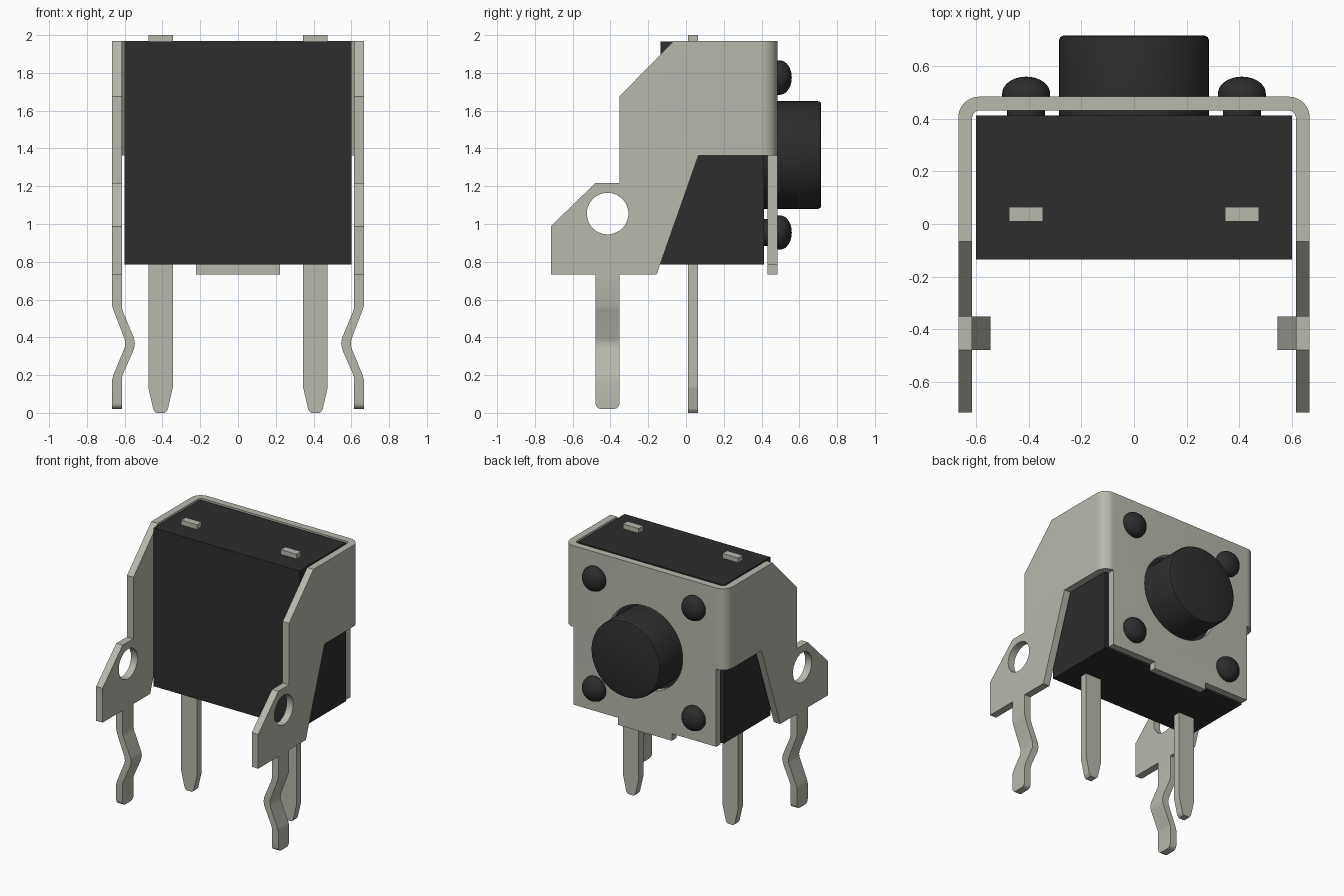
import bpy, bmesh, math
from mathutils import Vector

if "Cube" in bpy.data.objects:
    bpy.data.objects.remove(bpy.data.objects["Cube"])


def material(name, rgb):
    m = bpy.data.materials.new(name)
    m.use_nodes = True
    m.diffuse_color = (*rgb, 1)
    m.node_tree.nodes["Principled BSDF"].inputs["Base Color"].default_value = (*rgb, 1)
    return m


METAL = material("plated metal", (0.48, 0.48, 0.42))
BLACK = material("black plastic", (0.026, 0.026, 0.026))


def finish(name, bm, mat):
    bmesh.ops.recalc_face_normals(bm, faces=bm.faces)
    mesh = bpy.data.meshes.new(name)
    bm.to_mesh(mesh)
    bm.free()
    obj = bpy.data.objects.new(name, mesh)
    obj.data.materials.append(mat)
    bpy.context.collection.objects.link(obj)
    return obj


def smooth(obj):
    bpy.ops.object.select_all(action="DESELECT")
    obj.select_set(True)
    bpy.context.view_layer.objects.active = obj
    bpy.ops.object.shade_smooth_by_angle(angle=math.radians(32))


def prism_mesh(points, axis, lo, hi):
    """Extrude a 2D outline along the given axis (0 = x, 1 = y, 2 = z)."""
    bm = bmesh.new()
    verts = []
    for p in points:
        co = list(p)
        co.insert(axis, lo)
        verts.append(bm.verts.new(co))
    face = bm.faces.new(verts)
    new = bmesh.ops.extrude_face_region(bm, geom=[face])["geom"]
    step = Vector((0, 0, 0))
    step[axis] = hi - lo
    bmesh.ops.translate(bm, vec=step, verts=[v for v in new if isinstance(v, bmesh.types.BMVert)])
    return bm


def prism(name, points, axis, lo, hi, mat):
    return finish(name, prism_mesh(points, axis, lo, hi), mat)


def rect(a0, a1, b0, b1):
    return [(a0, b0), (a1, b0), (a1, b1), (a0, b1)]


def circle(ca, cb, r, n=64):
    return [(ca + r * math.cos(t), cb + r * math.sin(t))
            for t in (2 * math.pi * i / n for i in range(n))]


def lathe(name, profile, x, z, mat, steps=48):
    """Spin (radius, y) points around an axis running along y."""
    bm = bmesh.new()
    verts = [bm.verts.new((x + r, y, z)) for r, y in profile]
    edges = [bm.edges.new(pair) for pair in zip(verts, verts[1:])]
    bmesh.ops.spin(bm, geom=verts + edges, cent=(x, 0, z), axis=(0, 1, 0),
                   angle=2 * math.pi, steps=steps)
    bmesh.ops.remove_doubles(bm, verts=bm.verts, dist=0.0001)
    obj = finish(name, bm, mat)
    smooth(obj)
    return obj


def cut(obj, points, axis, lo, hi):
    cutter = prism("cutter", points, axis, lo, hi, METAL)
    cutter.hide_render = True
    mod = obj.modifiers.new("cut", "BOOLEAN")
    mod.operation = "DIFFERENCE"
    mod.solver = "EXACT"
    mod.object = cutter
    bpy.context.view_layer.objects.active = obj
    bpy.ops.object.modifier_apply(modifier=mod.name)
    bpy.data.objects.remove(cutter)


# Switch housing
prism("housing", rect(-0.6, 0.6, -0.135, 0.412), 2, 0.785, 1.965, BLACK)

# Bent bracket: U-shaped strip seen from above
OUT, INN, BACK, FRONT = 0.668, 0.615, 0.484, -0.716
BX, BY = 0.588, 0.404


def corner(r, n=10):
    return [(BX + r * math.cos(t), BY + r * math.sin(t))
            for t in (math.pi / 2 * i / n for i in range(n + 1))]


outer = [(OUT, FRONT)] + corner(OUT - BX)
inner = [(INN, FRONT)] + corner(INN - BX)


def mirror(points):
    return [(-x, y) for x, y in reversed(points)]


strip = outer + mirror(outer) + list(reversed(inner + mirror(inner)))
bracket = prism("bracket", strip, 2, 0.732, 1.968, METAL)

# Stepped front edge and mounting holes through both side plates
cut(bracket, [(-0.8, 0.906), (-0.479, 1.218), (-0.352, 1.218), (-0.352, 1.676),
              (0.0, 2.035), (-0.8, 2.035)], 1 - 1, -1, 1)
cut(bracket, circle(-0.415, 1.055, 0.11), 0, -1, 1)
# Opening for the button
cut(bracket, circle(0, 1.365, 0.312), 1, 0.35, 0.6)
for s in (-1, 1):
    # Slanted side openings and the shoulders beside the bottom tab
    lo, hi = sorted((s * BX, s * 0.8))
    cut(bracket, [(0.066, 1.363), (0.6, 1.363), (0.6, 0.6), (-0.202, 0.6)], 0, lo, hi)
    lo, hi = sorted((s * 0.222, s * 0.75))
    cut(bracket, rect(0.415, 0.6, 0.6, 0.785), 0, lo, hi)
smooth(bracket)

# Button
lathe("button", [(0, 0.405), (0.285, 0.405), (0.285, 0.699), (0.28, 0.711),
                 (0.268, 0.716), (0, 0.716)], 0, 1.365, BLACK, 64)

# Rivets with domed heads
dome = [(0.091 * math.cos(t), 0.496 + 0.064 * math.sin(t))
        for t in (math.pi / 2 * i / 10 for i in range(10))]
rivet = [(0, 0.405), (0.072, 0.405), (0.072, 0.484), (0.091, 0.484)] + dome + [(0, 0.56)]
for side, sx in (("right", -1), ("left", 1)):
    for level, z in (("lower", 0.955), ("upper", 1.775)):
        lathe(f"{level}_{side}_rivet", rivet, sx * 0.41, z, BLACK, 32)

# Contact pins running through the housing
half_pin = [(0.065, 2.0), (0.065, 0.135), (0.038, 0.018), (0.024, 0)]
for side, sx in (("right", -1), ("left", 1)):
    points = [(sx * 0.41 + x, z) for x, z in half_pin + mirror(half_pin)]
    prism(f"{side}_contact_pin", points, 1, 0.01, 0.064, METAL)

# Kinked snap-in legs
leg_out = [(OUT, 0.732), (OUT, 0.575), (0.66, 0.545), (0.6, 0.39), (0.597, 0.367),
           (0.6, 0.345), (0.66, 0.2), (OUT, 0.17), (OUT, 0.021)]
leg_in = [(INN, 0.021), (INN, 0.185), (0.609, 0.205), (0.552, 0.335), (0.546, 0.367),
          (0.552, 0.4), (0.609, 0.535), (INN, 0.56), (INN, 0.732)]
for side, sx in (("right", -1), ("left", 1)):
    bm = prism_mesh([(sx * x, z) for x, z in leg_out + leg_in], 1, -0.479, -0.352)
    tips = [e for e in bm.edges if all(v.co.z < 0.03 for v in e.verts)
            and abs(e.verts[0].co.y - e.verts[1].co.y) < 0.001]
    bmesh.ops.bevel(bm, geom=tips, offset=0.03, segments=4, profile=0.5, affect="EDGES")
    smooth(finish(f"{side}_snap_leg", bm, METAL))
